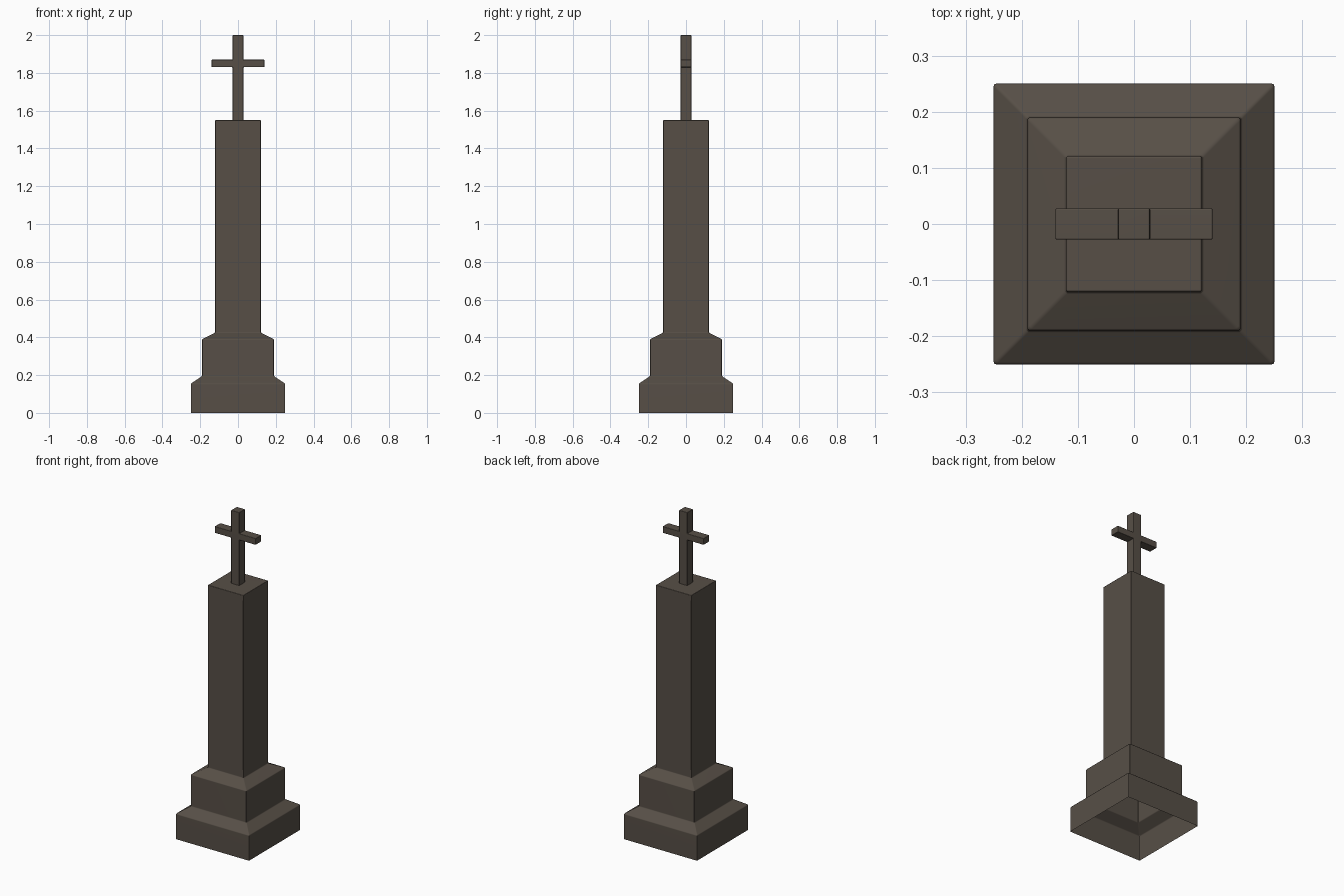
import bpy, bmesh

if "Cube" in bpy.data.objects:
    bpy.data.objects.remove(bpy.data.objects["Cube"])

stone = bpy.data.materials.new("dark brown stone")
stone.diffuse_color = (0.095, 0.078, 0.062, 1)
stone.use_nodes = True
stone.node_tree.nodes["Principled BSDF"].inputs["Base Color"].default_value = stone.diffuse_color


def finish(name, bm, width):
    bmesh.ops.recalc_face_normals(bm, faces=bm.faces)
    me = bpy.data.meshes.new(name)
    bm.to_mesh(me)
    bm.free()
    ob = bpy.data.objects.new(name, me)
    bpy.context.collection.objects.link(ob)
    me.materials.append(stone)
    bev = ob.modifiers.new("soft edges", 'BEVEL')
    bev.width = width
    bev.segments = 2
    bev.limit_method = 'ANGLE'
    for p in me.polygons:
        p.use_smooth = True
    ob.modifiers.new("normals", 'WEIGHTED_NORMAL').keep_sharp = True
    return ob


# Stepped pedestal and shaft: one square shell, open underneath
profile = [(0.25, 0), (0.25, 0.155), (0.19, 0.195), (0.19, 0.39),
           (0.121, 0.425), (0.121, 1.55)]
bm = bmesh.new()
rings = [[bm.verts.new((sx * r, sy * r, z))
          for sx, sy in ((-1, -1), (1, -1), (1, 1), (-1, 1))]
         for r, z in profile]
for a, b in zip(rings, rings[1:]):
    for i in range(4):
        j = (i + 1) % 4
        bm.faces.new((a[i], a[j], b[j], b[i]))
bm.faces.new(rings[-1])
finish("pedestal_and_shaft", bm, 0.004)


# Cross: upright block with an arm extruded from each side
h = 0.028
levels = [1.55, 1.83, 1.87, 2.0]
bm = bmesh.new()
rings = [[bm.verts.new((sx * h, sy * h, z))
          for sx, sy in ((-1, -1), (1, -1), (1, 1), (-1, 1))]
         for z in levels]
arms = []
for k, (a, b) in enumerate(zip(rings, rings[1:])):
    for i in range(4):
        j = (i + 1) % 4
        f = bm.faces.new((a[i], a[j], b[j], b[i]))
        if k == 1 and i in (1, 3):
            arms.append((f, 1 if i == 1 else -1))
bm.faces.new(rings[-1])
for f, side in arms:
    new = bmesh.ops.extrude_discrete_faces(bm, faces=[f])["faces"][0]
    old = [v.co.copy() for v in new.verts]
    for v in new.verts:
        v.co.x = side * 0.14
    # side walls joining the arm end to the upright
    base = [bm.verts.new(c) for c in old]
    vs = list(new.verts)
    for i in range(4):
        j = (i + 1) % 4
        bm.faces.new((base[i], base[j], vs[j], vs[i]))
bmesh.ops.remove_doubles(bm, verts=bm.verts, dist=1e-5)
finish("cross", bm, 0.003)
